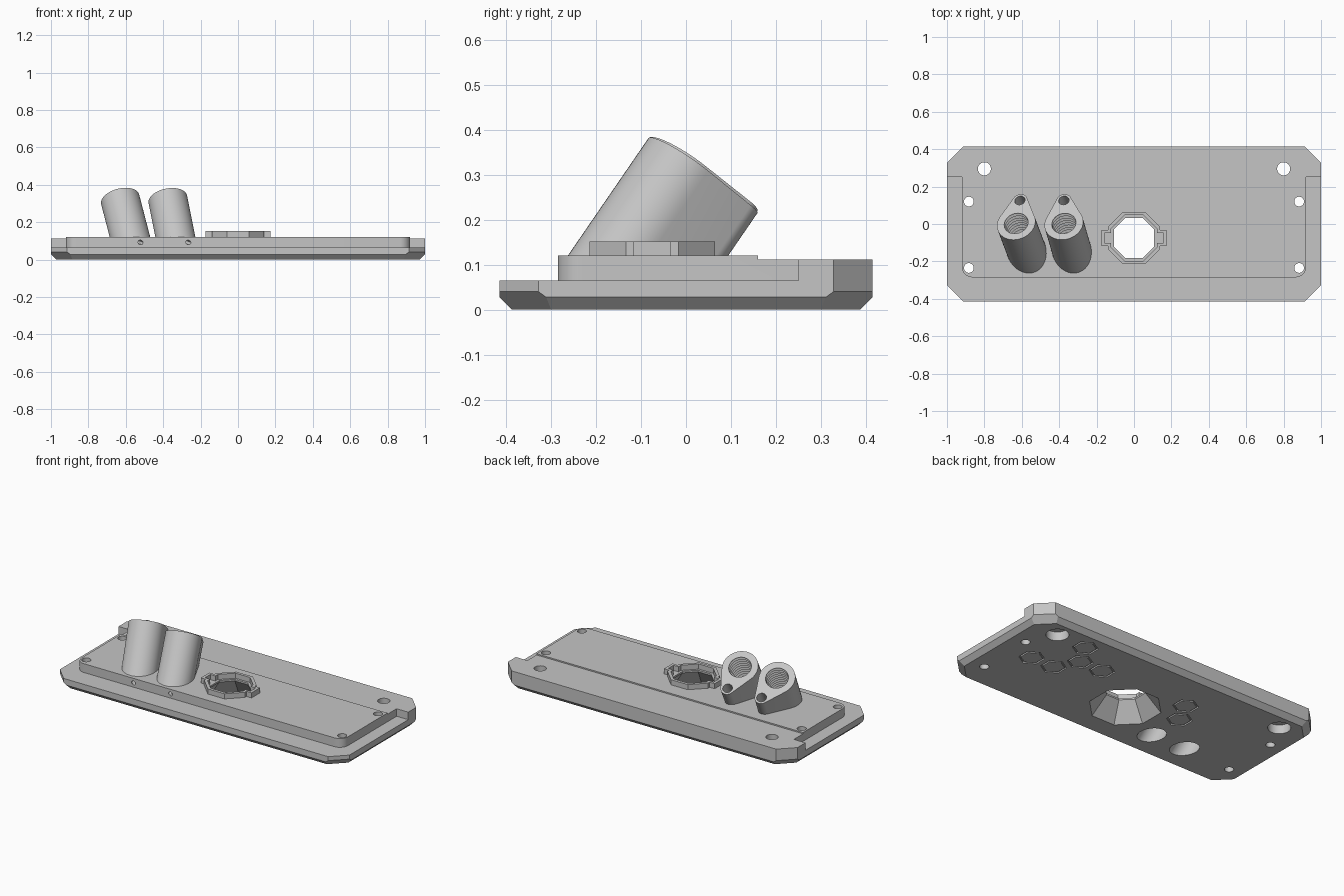
import bpy, bmesh
from math import sin, cos, pi, acos, radians
from mathutils import Vector

cube = bpy.data.objects.get("Cube")
if cube:
    bpy.data.objects.remove(cube)

grey = bpy.data.materials.new("plain_grey")
grey.use_nodes = True
GREY = (0.56, 0.56, 0.56, 1)
grey.diffuse_color = GREY
grey.node_tree.nodes["Principled BSDF"].inputs["Base Color"].default_value = GREY

UP = Vector((0, 0, 1))


def finish(name, bm):
    bmesh.ops.recalc_face_normals(bm, faces=bm.faces)
    mesh = bpy.data.meshes.new(name)
    bm.to_mesh(mesh)
    bm.free()
    mesh.materials.append(grey)
    obj = bpy.data.objects.new(name, mesh)
    bpy.context.collection.objects.link(obj)
    return obj


def loft(rings):
    """Closed solid through matching rings of points."""
    bm = bmesh.new()
    loops = [[bm.verts.new(p) for p in ring] for ring in rings]
    for a, b in zip(loops, loops[1:]):
        for i in range(len(a)):
            j = (i + 1) % len(a)
            bm.faces.new((a[i], a[j], b[j], b[i]))
    bm.faces.new(loops[0][::-1])
    bm.faces.new(loops[-1])
    return bm


def prism(points, z0, z1):
    return loft([[(x, y, z) for x, y in points] for z in (z0, z1)])


def ngon(x, y, r, n=32, turn=0.0):
    return [(x + r * cos(turn + 2 * pi * i / n), y + r * sin(turn + 2 * pi * i / n))
            for i in range(n)]


def rod(start, axis, radii, step, n=32):
    """Round solid along an axis with one radius per step."""
    axis = axis.normalized()
    u = axis.orthogonal().normalized()
    v = axis.cross(u)
    return loft([[start + axis * step * k + u * x + v * y for x, y in ngon(0, 0, r, n)]
                 for k, r in enumerate(radii)])


def slice_off(bm, point, normal):
    """Remove everything on the outer side of a plane and cap the cut."""
    geom = bm.verts[:] + bm.edges[:] + bm.faces[:]
    cut = bmesh.ops.bisect_plane(bm, geom=geom, plane_co=point, plane_no=normal,
                                 clear_outer=True)["geom_cut"]
    edges = [e for e in cut if isinstance(e, bmesh.types.BMEdge)]
    if edges:
        bmesh.ops.holes_fill(bm, edges=edges)


def carve(obj, bm):
    cutter = finish("cutter", bm)
    cutter.hide_render = True
    mod = obj.modifiers.new("cut", "BOOLEAN")
    mod.operation, mod.solver, mod.object = "DIFFERENCE", "EXACT", cutter
    bpy.context.view_layer.objects.active = obj
    bpy.ops.object.modifier_apply(modifier=mod.name)
    bpy.data.objects.remove(cutter)


def smooth(obj):
    bpy.ops.object.select_all(action="DESELECT")
    obj.select_set(True)
    bpy.context.view_layer.objects.active = obj
    bpy.ops.object.shade_smooth_by_angle(angle=radians(30))


# Plate: slab with cut corners and a chamfered underside
W, D, TOP, STEP, LEDGE = 1.0, 0.415, 0.12, 0.112, 0.065
bm = prism([(-W, -D), (W, -D), (W, D), (-W, D)], 0, TOP)
for s in (-1, 1):
    slice_off(bm, (s * W, 0, 0.028), (s, 0, -1))
    slice_off(bm, (0, s * D, 0.028), (0, s, -1))
    for t in (-1, 1):
        corner = Vector((s * W, t * 0.328, 0.04))
        slice_off(bm, corner, (s, t, 0))
        slice_off(bm, corner, (s, t, -1.4))
plate = finish("base_plate", bm)

# Lower ledge around the raised panel, and the step along the back
PX, PY, R = 0.92, -0.285, 0.055
rim = [(1.1, -0.5), (1.1, 0.25), (PX, 0.25)]
rim += [(PX - R + R * cos(a), PY + R - R * sin(a))
        for a in [pi / 2 * i / 8 for i in range(9)]]
carve(plate, prism([(-x, y) for x, y in rim] + rim[::-1], LEDGE, 0.2))
carve(plate, prism([(-1.1, 0.16), (1.1, 0.16), (1.1, 0.5), (-1.1, 0.5)], STEP, 0.2))

# Screw holes
for s in (-1, 1):
    for y in (0.12, -0.235):
        carve(plate, prism(ngon(s * 0.883, y, 0.026), -0.1, 0.2))
    carve(plate, prism(ngon(s * 0.8, 0.295, 0.035), -0.1, 0.2))
    carve(plate, prism(ngon(s * 0.8, 0.295, 0.064), -0.1, 0.055))

# Flared octagonal opening
CY = -0.075


def octagon(apothem):
    return ngon(0, CY, apothem / cos(pi / 8), 8, pi / 8)


carve(plate, loft([[(x, y, z) for x, y in octagon(a)]
                   for a, z in ((0.2, -0.012), (0.108, 0.11), (0.108, 0.2))]))

# Hexagonal grooves on the underside
PITCH, ROW = 0.157, 0.136
hexes = [(0.588, 2), (0.746, 0), (0.588, 0), (0.51, 1), (0.353, 1), (-0.25, 1), (-0.32, 0)]
for x, row in hexes:
    y = 0.01 + row * ROW
    ring = bmesh.new()
    bands = [[[ring.verts.new((px, py, z)) for px, py in ngon(x, y, r, 6, pi / 2)]
              for r, z in ((0.073, -0.02), (0.073, 0.008), (0.062, 0.008), (0.062, -0.02))]][0]
    for a, b in zip(bands, bands[1:] + bands[:1]):
        for i in range(6):
            j = (i + 1) % 6
            ring.faces.new((a[i], a[j], b[j], b[i]))
    carve(plate, ring)


# Octagonal collar with a tab on each side
def tabbed(apothem, reach, half):
    pts = []
    for x, y in octagon(apothem):
        pts.append((x, y))
    right = [(apothem, CY - half), (reach, CY - half), (reach, CY + half), (apothem, CY + half)]
    left = [(-x, 2 * CY - y) for x, y in right]
    return right + pts[0:4] + left + pts[4:8]


collar = finish("collar", prism(tabbed(0.14, 0.175, 0.042), 0.115, 0.152))
carve(collar, prism(tabbed(0.122, 0.157, 0.026), 0.05, 0.2))

# Leaning threaded sockets with a teardrop section
BIG, SMALL = 0.105, 0.04
for name, x, lean, side in (("right_socket", -0.63, -0.26, 0.02),
                            ("left_socket", -0.375, -0.2, 0.0)):
    head = Vector((x, 0.003, 0.322))
    axis = Vector((lean, 0.686, 1))
    boss = Vector((side, 0.123, -(lean * side + 0.686 * 0.123)))
    axis.normalize()
    v = boss.normalized()
    u = v.cross(axis)
    th = acos((BIG - SMALL) / boss.length)
    section = []
    for r, centre, a0, a1 in ((BIG, 0, th, 2 * pi - th), (SMALL, boss.length, -th, th)):
        for i in range(33):
            a = a0 + (a1 - a0) * i / 32
            section.append(v * (centre + r * cos(a)) + u * r * sin(a))
    bm = loft([[head + axis * d + p for p in section] for d in (-0.6, 0)])
    slice_off(bm, (0, 0, 0.1), -UP)
    socket = finish(name, bm)
    carve(socket, rod(head + axis * 0.02, -axis, [0.064, 0.073] * 19, 0.011))
    carve(socket, rod(head + boss + axis * 0.02, -axis, [0.028, 0.028], 0.13))
    smooth(socket)
    carve(plate, rod(head - axis * 0.15, -axis, [0.07, 0.07], 0.4))
    # Small vent in the panel's front wall
    carve(plate, rod(Vector((x + 0.13, -0.32, 0.085)), Vector((-0.6, 1, 0.2)),
                     [0.012, 0.012], 0.1, 12))
smooth(plate)
